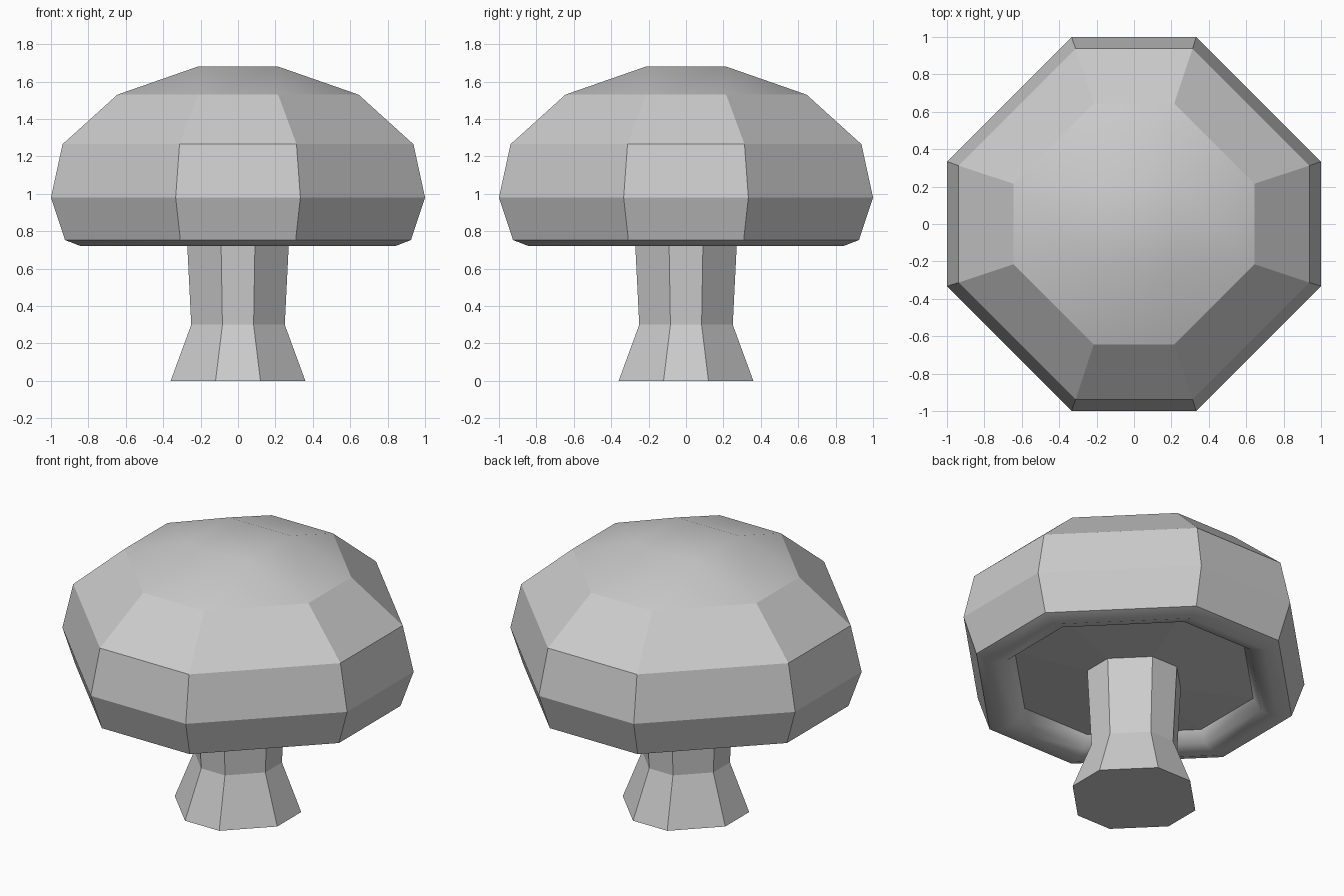
import bpy, bmesh

if "Cube" in bpy.data.objects:
    bpy.data.objects.remove(bpy.data.objects["Cube"])


def ring(bm, r, z):
    """Eight-sided ring with short sides facing the axes."""
    s = r / 3
    pts = [(r, -s), (r, s), (s, r), (-s, r), (-r, s), (-r, -s), (-s, -r), (s, -r)]
    return [bm.verts.new((x, y, z)) for x, y in pts]


def bridge(bm, a, b, smooth=False):
    for i in range(8):
        j = (i + 1) % 8
        bm.faces.new((a[i], a[j], b[j], b[i])).smooth = smooth


def finish(bm, name):
    bmesh.ops.recalc_face_normals(bm, faces=bm.faces[:])
    mesh = bpy.data.meshes.new(name)
    bm.to_mesh(mesh)
    bm.free()
    bpy.context.collection.objects.link(bpy.data.objects.new(name, mesh))


# Stem: flared foot, narrow waist, slightly wider top
bm = bmesh.new()
rings = [ring(bm, r, z) for r, z in [(0.36, 0), (0.25, 0.30), (0.275, 0.80)]]
for a, b in zip(rings, rings[1:]):
    bridge(bm, a, b)
bm.faces.new(rings[0])
bm.faces.new(rings[-1])
finish(bm, "mushroom_stem")

# Cap: from hollow underside, around the rolled rim, up to the crown
bm = bmesh.new()
profile = [(0.26, 0.785), (0.70, 0.82), (0.745, 0.75), (0.84, 0.72), (0.925, 0.753),
           (1.0, 0.98), (0.938, 1.265), (0.645, 1.53)]
rings = [ring(bm, r, z) for r, z in profile]
for i, (a, b) in enumerate(zip(rings, rings[1:])):
    bridge(bm, a, b, smooth=i in (1, 2, 3))
bm.faces.new(rings[0])

# Crown: raised centre square, four sloped sides and corner triangles
top = rings[-1]
q = 0.215
sq = [bm.verts.new((x, y, 1.68)) for x, y in [(q, -q), (q, q), (-q, q), (-q, -q)]]
crown = [bm.faces.new(sq)]
for k in range(4):
    n = (k + 1) % 4
    crown.append(bm.faces.new((top[2 * k], top[2 * k + 1], sq[n], sq[k])))
    crown.append(bm.faces.new((top[2 * k + 1], top[(2 * k + 2) % 8], sq[n])))
for f in crown:
    f.smooth = True

# Keep the rim and crown borders crisp
for loop in (rings[1], rings[4], top):
    for i in range(8):
        bm.edges.get((loop[i], loop[(i + 1) % 8])).smooth = False
finish(bm, "mushroom_cap")
